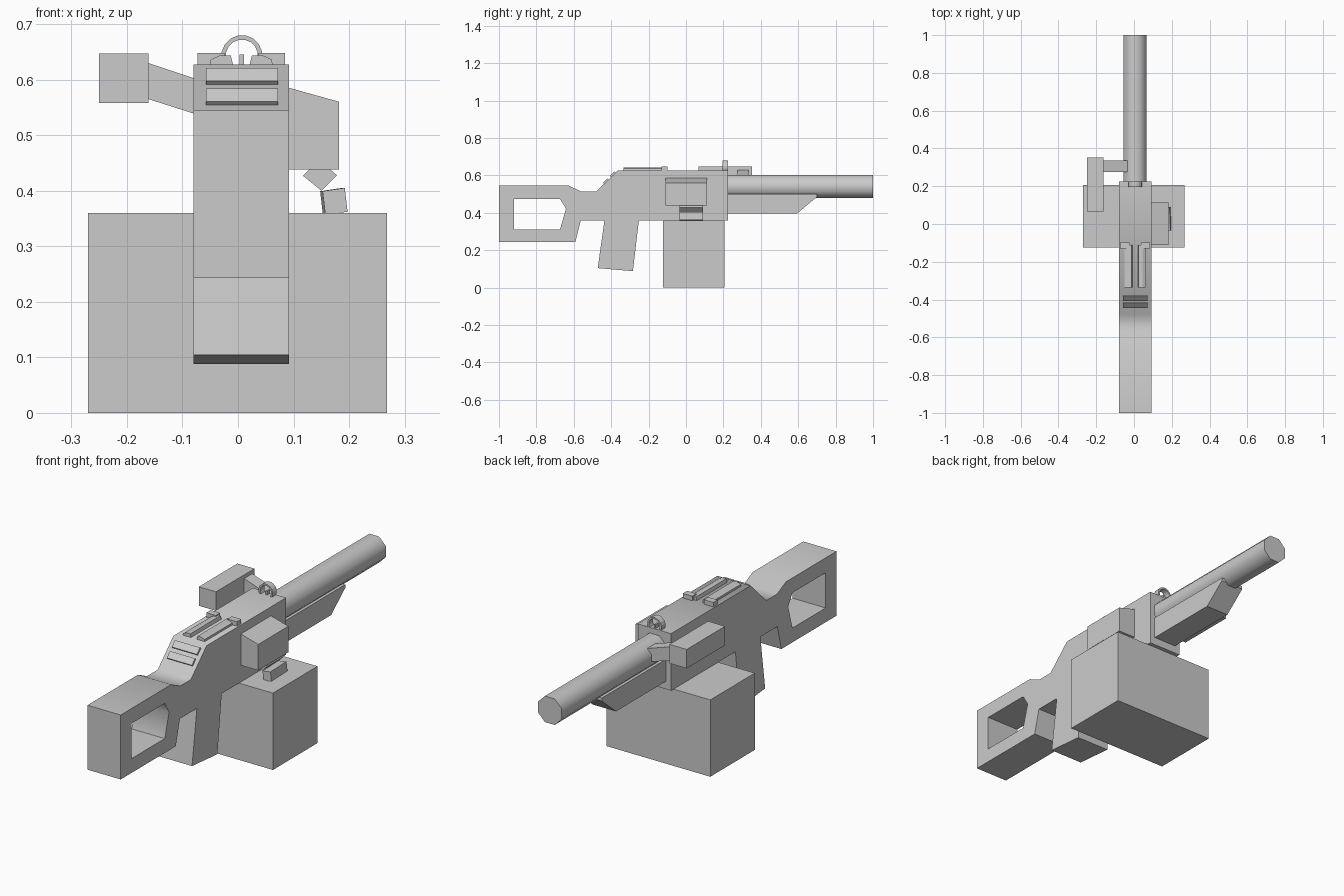
import bpy, bmesh, math
from mathutils import Vector, Matrix

if "Cube" in bpy.data.objects:
    bpy.data.objects.remove(bpy.data.objects["Cube"])


def finish(name, bm, smooth=0):
    bmesh.ops.recalc_face_normals(bm, faces=bm.faces[:])
    me = bpy.data.meshes.new(name)
    bm.to_mesh(me)
    bm.free()
    ob = bpy.data.objects.new(name, me)
    bpy.context.collection.objects.link(ob)
    if smooth:
        bpy.ops.object.select_all(action='DESELECT')
        ob.select_set(True)
        bpy.context.view_layer.objects.active = ob
        bpy.ops.object.shade_smooth_by_angle(angle=math.radians(smooth))
    return ob


def prism(name, loops, axis, lo, hi, smooth=0):
    """Extrude a profile (outline plus optional holes) along x (yz points) or y (xz points)."""
    bm = bmesh.new()
    for loop in loops:
        vs = [bm.verts.new((lo, a, b) if axis == 'x' else (a, lo, b)) for a, b in loop]
        for i, v in enumerate(vs):
            bm.edges.new((v, vs[(i + 1) % len(vs)]))
    bmesh.ops.triangle_fill(bm, edges=bm.edges[:], use_beauty=True)
    ext = bmesh.ops.extrude_face_region(bm, geom=bm.faces[:], use_keep_orig=True)
    step = Vector((hi - lo, 0, 0) if axis == 'x' else (0, hi - lo, 0))
    bmesh.ops.translate(bm, vec=step,
                        verts=[g for g in ext['geom'] if isinstance(g, bmesh.types.BMVert)])
    bmesh.ops.dissolve_limit(bm, angle_limit=0.01, verts=bm.verts[:], edges=bm.edges[:])
    return finish(name, bm, smooth)


def box(name, lo, hi):
    return prism(name, [[(lo[0], lo[2]), (hi[0], lo[2]), (hi[0], hi[2]), (lo[0], hi[2])]],
                 'y', lo[1], hi[1])


def circle(cx, cz, r, n):
    return [(cx + r * math.cos(math.tau * (i + .5) / n),
             cz + r * math.sin(math.tau * (i + .5) / n)) for i in range(n)]


CX = 0.006  # centre line of the body

# Stock, grip and receiver in one profile with the stock opening
body = [(-1, .243), (-1, .545), (-.626, .545), (-.56, .513), (-.48, .513), (-.364, .627),
        (.225, .627), (.225, .36), (-.252, .36), (-.284, .088), (-.472, .104), (-.436, .36),
        (-.562, .36), (-.592, .243)]
opening = [(-.92, .31), (-.92, .475), (-.674, .475), (-.642, .422), (-.674, .31)]
prism('body', [body, opening], 'x', -.08, .092, 50)

# Barrel and the guard beneath it
prism('barrel', [circle(CX, .54, .066, 8)], 'y', .2, 1, 50)
prism('barrel_guard', [[(.22, .397), (.595, .397), (.7, .485), (.7, .5), (.22, .5)]],
      'x', CX - .06, CX + .06)

# Magazine box
box('magazine_box', (-.27, -.124, 0), (.268, .206, .36))

# Side block on its slanted arm
box('side_block', (-.25, .067, .558), (-.161, .352, .647))
prism('side_arm', [[(-.165, .566), (-.165, .631), (-.03, .586), (-.03, .523)]],
      'y', .275, .335)

# Feed cover and the two links dropping to the magazine
prism('feed_cover', [[(.085, .587), (.182, .56), (.182, .438), (.085, .438)]],
      'y', -.11, .113)
prism('upper_link', [[(.117, .427), (.15, .4), (.178, .428), (.145, .455)]],
      'y', -.035, .09)
link = prism('lower_link', [[(.15, .399), (.19, .405), (.195, .362), (.155, .357)]],
             'y', -.035, .09)
pivot = Matrix.Translation((.172, .028, .38))
link.data.transform(pivot @ Matrix.Rotation(math.radians(2), 4, 'Z') @ pivot.inverted())

# Front ring sight with its post
prism('ring_sight', [circle(CX + .001, .643, .037, 16), circle(CX + .001, .643, .029, 16)],
      'y', .195, .225)
box('sight_post', (.003, .2, .62), (.011, .22, .645))

# Top rails and their end blocks, mirrored about the centre line
for side, s in (('left', -1), ('right', 1)):
    rail = [(.015, .62), (.015, .627), (.019, .643), (.04, .643), (.055, .636), (.057, .62)]
    prism(side + '_rail', [[(CX + s * x, z) for x, z in rail]], 'y', -.335, -.11)
    a, b = sorted((CX + s * .03, CX + s * .079))
    box(side + '_rail_block', (a, -.13, .62), (b, -.098, .648))

# Slats lying on the slope behind the rails
along = Vector((.114, .113)).normalized()
out = Vector((-along.y, along.x))
for i, (y, z) in enumerate(((-.401, .591), (-.438, .554))):
    p = Vector((y, z))
    quad = [p - out * .005, p + out * .009, p + out * .009 + along * .033,
            p - out * .005 + along * .033]
    prism('slope_slat_%d' % (i + 1), [[tuple(q) for q in quad]], 'x', -.058, .072)
